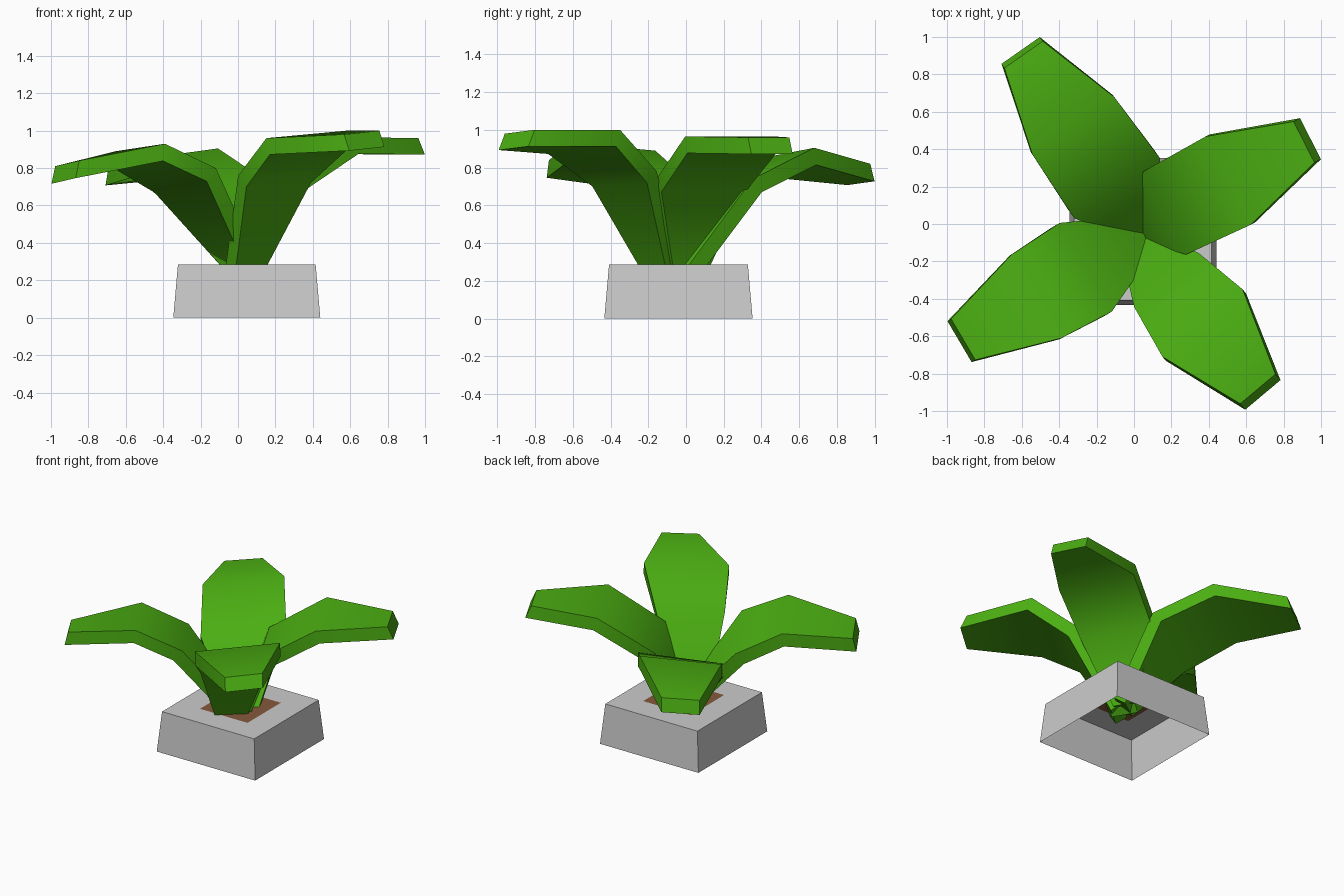
import bpy, bmesh
from math import radians
from mathutils import Vector, Matrix

if "Cube" in bpy.data.objects:
    bpy.data.objects.remove(bpy.data.objects["Cube"])

CENTRE = Vector((0.047, -0.04, 0))
THICK = 0.088


def material(name, colour):
    m = bpy.data.materials.new(name)
    m.diffuse_color = colour
    m.use_nodes = True
    m.node_tree.nodes["Principled BSDF"].inputs["Base Color"].default_value = m.diffuse_color
    return m


def finish(bm, name, mat=None):
    me = bpy.data.meshes.new(name)
    bm.to_mesh(me)
    bm.free()
    ob = bpy.data.objects.new(name, me)
    bpy.context.collection.objects.link(ob)
    if mat:
        me.materials.append(mat)
    return ob


def square(bm, half, z):
    return [bm.verts.new(CENTRE + Vector((x * half, y * half, z)))
            for x, y in ((-1, -1), (1, -1), (1, 1), (-1, 1))]


green = material("leaf_green", (0.07, 0.42, 0.006, 1))
brown = material("soil_brown", (0.24, 0.10, 0.045, 1))

# Tapered pot, open below, with a square opening in its top
bm = bmesh.new()
rings = [square(bm, h, z) for h, z in ((0.393, 0), (0.368, 0.285), (0.19, 0.285))]
for a, b in zip(rings, rings[1:]):
    for i in range(4):
        j = (i + 1) % 4
        bm.faces.new((a[i], a[j], b[j], b[i]))
finish(bm, "pot")

# Soil filling the opening
bm = bmesh.new()
bm.faces.new(square(bm, 0.19, 0.285))
finish(bm, "soil", brown)


def leaf(name, angle, shift, sections):
    """Thick bent leaf; each section is distance out, height, half width, roll."""
    bm = bmesh.new()
    turn = Matrix.Translation(CENTRE) @ Matrix.Rotation(radians(angle), 4, 'Z')
    mids = [Vector((r, 0, z)) for r, z, w, roll in sections]
    dirs = [(b - a).normalized() for a, b in zip(mids, mids[1:])]
    loops = []
    for i, (r, z, w, roll) in enumerate(sections):
        d0, d1 = dirs[max(i - 1, 0)], dirs[min(i, len(dirs) - 1)]
        d = (d0 + d1).normalized()
        down = Vector((d.z, 0, -d.x)) * (THICK / d.dot(d0))
        if i == len(sections) - 1:
            down += d * 0.04          # undercut tip
        left = Vector((0, w, -roll))
        side = Vector((0, shift, 0))
        pts = [mids[i] + side + left, mids[i] + side - left,
               mids[i] + side - left + down, mids[i] + side + left + down]
        loops.append([bm.verts.new(turn @ p) for p in pts])
    for a, b in zip(loops, loops[1:]):
        for i in range(4):
            j = (i + 1) % 4
            bm.faces.new((a[i], a[j], b[j], b[i]))
    bm.faces.new(loops[0])
    bm.faces.new(loops[-1])
    bmesh.ops.recalc_face_normals(bm, faces=bm.faces)
    ob = finish(bm, name, green)
    bpy.ops.object.select_all(action='DESELECT')
    ob.select_set(True)
    bpy.context.view_layer.objects.active = ob
    bpy.ops.object.shade_smooth_by_angle(angle=radians(60))


# Four leaves, each bending outward at its own height
leaf("leaf_right", 27, 0.035,
     [(-0.02, 0.25, 0.09, 0), (0.15, 0.73, 0.25, 0), (0.53, 0.965, 0.265, 0), (0.985, 0.96, 0.123, 0)])
leaf("leaf_back", 125, -0.02,
     [(-0.04, 0.25, 0.09, 0), (0.27, 0.70, 0.28, 0.04), (0.678, 0.875, 0.267, 0.03), (1.14, 0.81, 0.125, 0.01)])
leaf("leaf_left", 210.5, 0.01,
     [(-0.04, 0.25, 0.09, 0), (0.36, 0.77, 0.275, -0.03), (0.667, 0.91, 0.26, -0.02), (1.12, 0.825, 0.127, -0.015)])
leaf("leaf_front", -50, -0.07,
     [(0.01, 0.25, 0.09, 0), (0.28, 0.77, 0.225, -0.01), (0.58, 0.98, 0.28, -0.02), (1.04, 0.99, 0.123, -0.01)])
